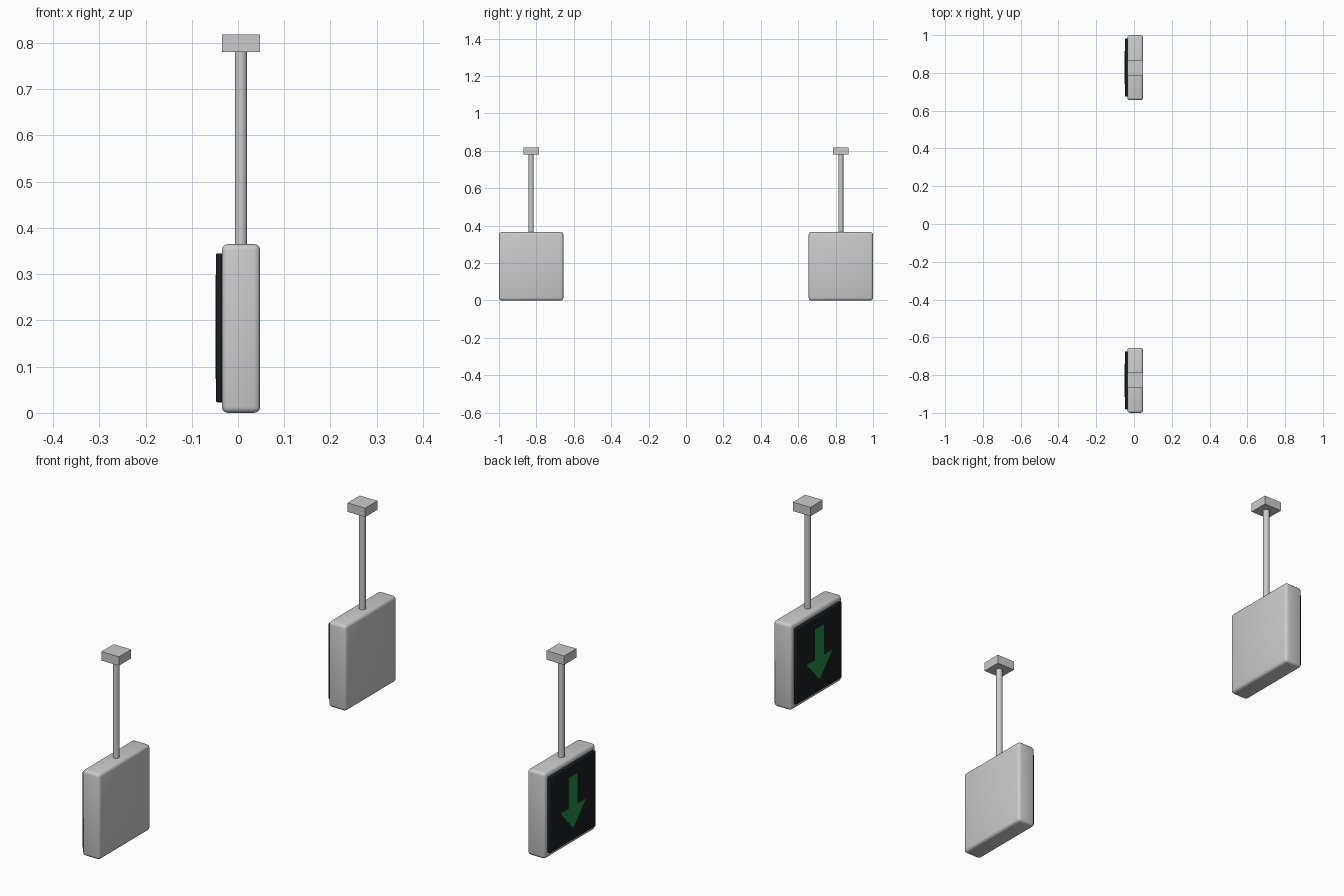
import bpy, bmesh
from mathutils import Vector

default = bpy.data.objects.get("Cube")
if default:
    bpy.data.objects.remove(default, do_unlink=True)


def material(name, color):
    mat = bpy.data.materials.new(name)
    mat.use_nodes = True
    mat.diffuse_color = color
    mat.node_tree.nodes["Principled BSDF"].inputs["Base Color"].default_value = color
    return mat


BLACK = material("screen_black", (0.01, 0.012, 0.013, 1))
GREEN = material("arrow_green", (0.015, 0.25, 0.06, 1))


def finish(name, bm, mat=None, smooth=False):
    bmesh.ops.recalc_face_normals(bm, faces=bm.faces)
    mesh = bpy.data.meshes.new(name)
    bm.to_mesh(mesh)
    bm.free()
    obj = bpy.data.objects.new(name, mesh)
    bpy.context.collection.objects.link(obj)
    if mat:
        mesh.materials.append(mat)
    if smooth:
        bpy.ops.object.select_all(action='DESELECT')
        obj.select_set(True)
        bpy.context.view_layer.objects.active = obj
        bpy.ops.object.shade_smooth_by_angle()
    return obj


def box(name, low, high, bevel=0, mat=None):
    low, high = Vector(low), Vector(high)
    bm = bmesh.new()
    bmesh.ops.create_cube(bm, size=1)
    bmesh.ops.scale(bm, vec=high - low, verts=bm.verts)
    bmesh.ops.translate(bm, vec=(low + high) / 2, verts=bm.verts)
    if bevel:
        bmesh.ops.bevel(bm, geom=bm.edges[:], offset=bevel, segments=3,
                        profile=0.5, affect='EDGES')
    return finish(name, bm, mat, bevel > 0)


def post(name, x, y, bottom, top, radius):
    bm = bmesh.new()
    bmesh.ops.create_cone(bm, cap_ends=True, segments=16, radius1=radius,
                          radius2=radius, depth=top - bottom)
    bmesh.ops.translate(bm, vec=(x, y, (top + bottom) / 2), verts=bm.verts)
    return finish(name, bm, smooth=True)


def arrow(name, x, y, thickness):
    # Downward arrow: half outline mirrored about its axis
    half = [(0.03, 0.298), (0.03, 0.168), (0.087, 0.168)]
    outline = half + [(0, 0.073)] + [(-a, b) for a, b in reversed(half)]
    bm = bmesh.new()
    face = bm.faces.new([bm.verts.new((x, y + a, b)) for a, b in outline])
    ext = bmesh.ops.extrude_face_region(bm, geom=[face])
    moved = [v for v in ext["geom"] if isinstance(v, bmesh.types.BMVert)]
    bmesh.ops.translate(bm, vec=(-thickness, 0, 0), verts=moved)
    return finish(name, bm, GREEN)


# Two identical hanging signals, one at each end
BACK, FRONT, AXIS = -0.035, 0.048, 0.0065
for end, y in (("front", -0.828), ("rear", 0.828)):
    box(end + "_housing", (BACK, y - 0.172, 0), (FRONT, y + 0.172, 0.365), 0.013)
    box(end + "_screen", (-0.048, y - 0.153, 0.023), (BACK + 0.005, y + 0.153, 0.345),
        0.004, BLACK)
    arrow(end + "_arrow", -0.047, y, 0.002)
    post(end + "_hanging_post", AXIS, y, 0.36, 0.782, 0.0135)
    box(end + "_ceiling_mount", (BACK, y - 0.041, 0.78), (FRONT, y + 0.041, 0.818))
